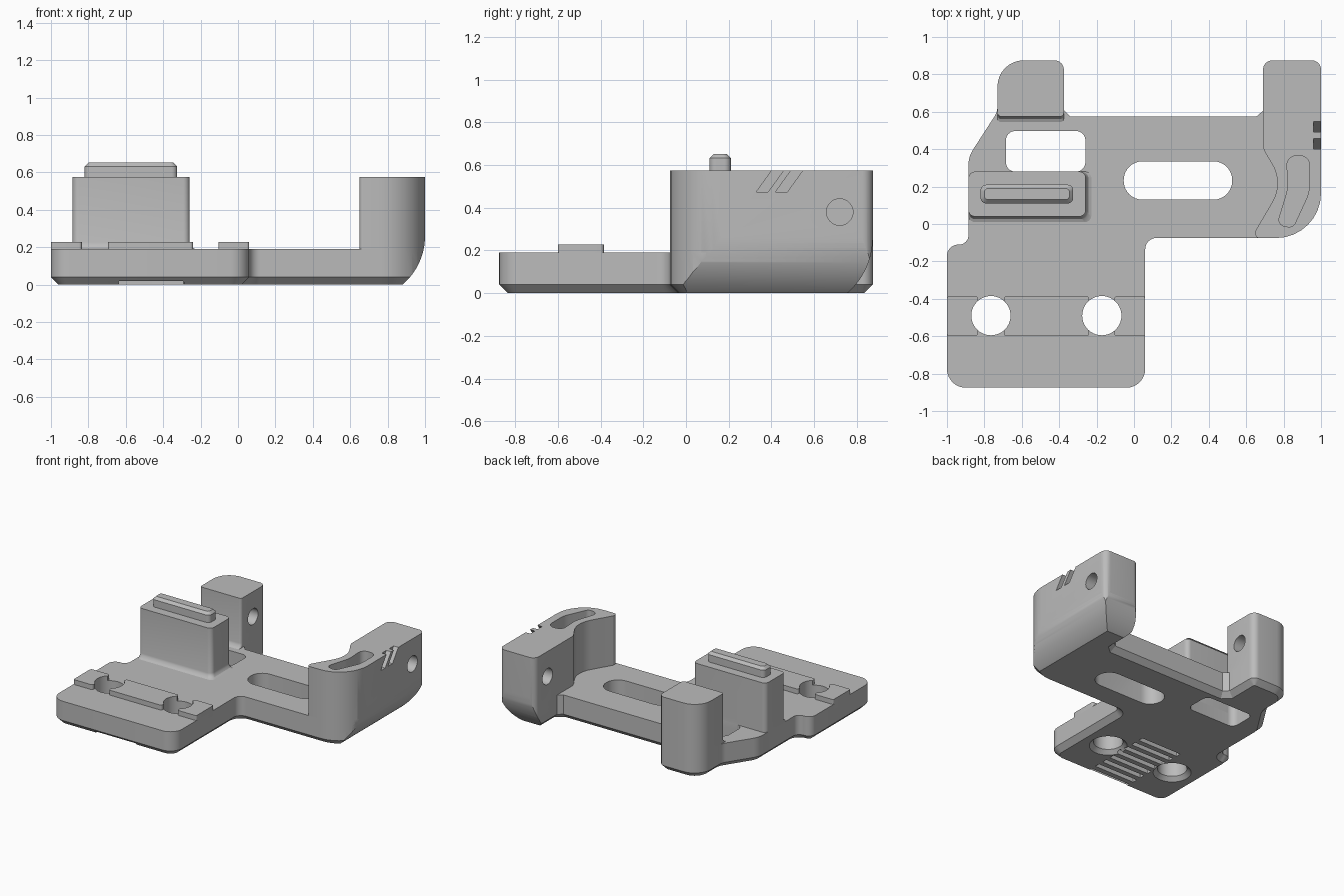
import bpy, bmesh
from math import sin, cos, pi, radians
from mathutils import Vector

cube = bpy.data.objects.get("Cube")
if cube:
    bpy.data.objects.remove(cube, do_unlink=True)

grey = bpy.data.materials.new("light grey")
grey.use_nodes = True
grey.diffuse_color = (0.5, 0.5, 0.5, 1)
grey.node_tree.nodes["Principled BSDF"].inputs["Base Color"].default_value = (0.5, 0.5, 0.5, 1)


def outline(corners, seg=8):
    """Closed outline from (x, y, radius) corners, each rounded by an arc."""
    pts = []
    for i, (x, y, r) in enumerate(corners):
        p = Vector((x, y))
        if r == 0:
            pts.append(p)
            continue
        a = (Vector(corners[i - 1][:2]) - p).normalized()
        b = (Vector(corners[(i + 1) % len(corners)][:2]) - p).normalized()
        half = a.angle(b) / 2
        centre = p + (a + b).normalized() * (r / sin(half))
        s = p + a * (r * cos(half) / sin(half)) - centre
        e = p + b * (r * cos(half) / sin(half)) - centre
        sweep = s.angle_signed(e)
        for k in range(seg + 1):
            t = -sweep * k / seg
            pts.append(centre + Vector((s.x * cos(t) - s.y * sin(t), s.x * sin(t) + s.y * cos(t))))
    return pts


def rect(x0, y0, x1, y1, r):
    return outline([(x0, y0, r), (x1, y0, r), (x1, y1, r), (x0, y1, r)])


def circle(u, v, r, n=40):
    return [Vector((u + r * cos(2 * pi * k / n), v + r * sin(2 * pi * k / n))) for k in range(n)]


def loft(name, levels, axis="z", chamfer=0):
    """Solid through a stack of (outline, height) levels along an axis."""
    place = {"x": lambda u, v, w: (w, u, v),
             "y": lambda u, v, w: (u, w, v),
             "z": lambda u, v, w: (u, v, w)}[axis]
    bm = bmesh.new()
    rings = [[bm.verts.new(place(p[0], p[1], w)) for p in pts] for pts, w in levels]
    n = len(rings[0])
    for lo, hi in zip(rings, rings[1:]):
        for i in range(n):
            j = (i + 1) % n
            bm.faces.new((lo[i], lo[j], hi[j], hi[i]))
    bottom = bm.faces.new(rings[0][::-1])
    bm.faces.new(rings[-1])
    bmesh.ops.recalc_face_normals(bm, faces=bm.faces[:])
    if chamfer:
        bmesh.ops.bevel(bm, geom=list(bottom.edges), offset=chamfer, segments=1,
                        affect="EDGES", clamp_overlap=False)
    mesh = bpy.data.meshes.new(name)
    bm.to_mesh(mesh)
    bm.free()
    mesh.materials.append(grey)
    obj = bpy.data.objects.new(name, mesh)
    bpy.context.collection.objects.link(obj)
    return obj


def prism(name, pts, lo, hi, axis="z", chamfer=0):
    return loft(name, [(pts, lo), (pts, hi)], axis, chamfer)


def activate(obj):
    bpy.ops.object.select_all(action="DESELECT")
    obj.select_set(True)
    bpy.context.view_layer.objects.active = obj


def cut(obj, cutters):
    activate(obj)
    for c in cutters:
        c.hide_render = True
        mod = obj.modifiers.new("cut", "BOOLEAN")
        mod.operation = "DIFFERENCE"
        mod.solver = "EXACT"
        mod.object = c
        bpy.ops.object.modifier_apply(modifier=mod.name)


# base plate, with the footprints of the wall and the post
base = prism("base_plate", outline([
    (-1, -.875, .1), (.06, -.875, .1), (.06, -.075, .06), (1, -.075, .24),
    (1, .875, .05), (.69, .875, .05), (.69, .605, 0), (.655, .575, 0),
    (-.34, .575, 0), (-.375, .61, 0), (-.375, .875, .05), (-.73, .875, .14),
    (-.73, .6, .1), (-.885, .36, .15), (-.885, -.11, .05), (-1, -.11, .06)]),
    0, .19, chamfer=.04)

# tall side wall with a curved inner face
wall = prism("side_wall", outline([
    (.65, -.075, .02), (1, -.075, .24), (1, .875, .05), (.69, .875, .05),
    (.69, .4, .1), (.8, .22, .2), (.65, -.035, .015)]), .1, .575)

# back post and connector tower, both flared where they meet the plate
flare = [(.03, .1), (.03, .19), (.014, .197), (.004, .21), (0, .225), (0, .575)]
post = loft("back_post", [(outline([
    (-.73, .575 - o, .02), (-.375, .575 - o, .02),
    (-.375, .875, .05), (-.73, .875, .14)]), z) for o, z in flare])
tower = loft("connector_tower", [(rect(-.885, .04 - o, -.258 + o, .28, .035), z) for o, z in flare])
plug = loft("connector_plug", [(rect(-.82 + o, .11 + o, -.325 - o, .21 - o, .03 - o / 2), z)
                               for o, z in [(0, .56), (0, .632), (.02, .652)]])

# raised guide strips around the mounting holes
strips = [prism(name, rect(x0, -.6, x1, -.385, .015), .15, .228)
          for name, x0, x1 in [("right_strip", -1, -.835), ("middle_strip", -.695, -.24),
                               ("left_strip", -.105, .06)]]

# mounting holes, flared at the underside
holes = [loft("hole_cutter", [(circle(x, -.49, r), z) for r, z in
                              [(.145, -.01), (.105, .03), (.105, .4)]]) for x in (-.765, -.172)]

# rounded lower edges of the side wall
R = .342
arc = [(R * cos(radians(a)), .26 - R * sin(radians(a))) for a in range(0, 61, 4)]


def round_cutter(limit, axis, lo, hi):
    pts = [(limit + .3, .26)] + [(limit - R + u, z) for u, z in arc] + [(limit + .3, -.1)]
    return prism("round_cutter", pts, lo, hi, axis)


rounds = [round_cutter(1, "y", -.3, 1.2), round_cutter(.875, "x", .6, 1.4)]

# openings in the plate and grip grooves underneath
windows = [prism("window_cutter", rect(-.685, .28, -.26, .497, .05), -.1, .185 + .1),
           prism("slot_cutter", rect(-.055, .13, .525, .335, .1), -.1, .4)]
grooves = [prism("groove_cutter", rect(-.64, y, -.29, y + .04, .004), -.05, .04)
           for y in [-.853 + .08 * k for k in range(8)]]

# wall pocket, slanted notches and pin holes
pocket = prism("pocket_cutter", outline([
    (.815, .365, .05), (.938, .365, .05), (.938, .17, .2), (.85, -.02, .035),
    (.765, -.005, .035), (.825, .19, .2)]), .42, .7)
notches = [prism("notch_cutter", [(y, .475), (y + .055, .475), (y + .145, .6), (y + .09, .6)],
                 .96, 1.1, "x") for y in (.33, .42)]
wall_pin = prism("pin_cutter", circle(.72, .38, .062), .5, 1.2, "x")
post_pin = prism("pin_cutter", circle(.72, .38, .062), -.53, -.2, "x")

cut(base, holes + windows + grooves + rounds)
cut(wall, rounds + [pocket, wall_pin] + notches)
cut(post, [post_pin])
for s in strips:
    cut(s, holes)

for c in holes + rounds + windows + grooves + notches + [pocket, wall_pin, post_pin]:
    bpy.data.objects.remove(c, do_unlink=True)

for obj in [base, wall, post, tower, plug] + strips:
    activate(obj)
    bpy.ops.object.shade_smooth_by_angle(angle=radians(28))
